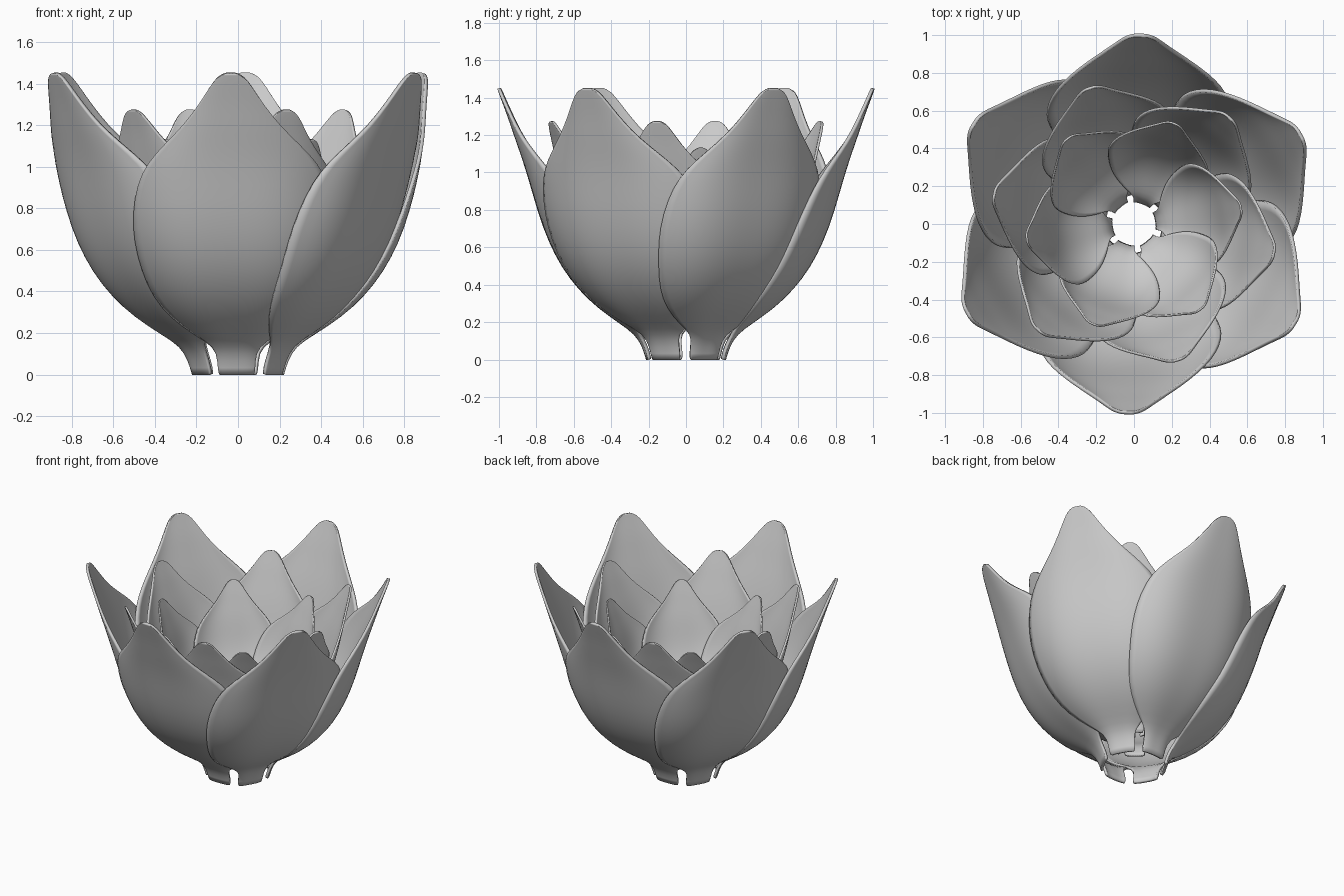
import bpy
import math

if "Cube" in bpy.data.objects:
    bpy.data.objects.remove(bpy.data.objects["Cube"])

# Petal profile: height, radius of the midline, half width, roll
ROWS = [
    (0.00, 0.205, 0.085, 0.04), (0.07, 0.225, 0.088, 0.04), (0.14, 0.265, 0.10, 0.05),
    (0.20, 0.35, 0.20, 0.06), (0.28, 0.465, 0.31, 0.06), (0.38, 0.57, 0.39, 0.06),
    (0.50, 0.66, 0.44, 0.06), (0.64, 0.73, 0.475, 0.06), (0.78, 0.78, 0.48, 0.06),
    (0.92, 0.82, 0.455, 0.055), (1.02, 0.85, 0.405, 0.05), (1.11, 0.88, 0.32, 0.04),
    (1.20, 0.912, 0.23, 0.03), (1.30, 0.945, 0.155, 0.02), (1.38, 0.975, 0.105, 0.01),
    (1.435, 0.995, 0.065, 0.0), (1.45, 1.0, 0.025, 0.0),
]
COLS = 15


def petal_mesh(name, scale, lift):
    verts, faces = [], []
    for z, r, hw, roll in ROWS:
        # edges curl towards the flower axis, the middle stays flatter
        R = max(r, 0.3)
        edge_drop = R - math.sqrt(R * R - hw * hw)
        for j in range(COLS):
            u = 2 * j / (COLS - 1) - 1
            t = u * hw
            x = r - edge_drop * abs(u) ** 3.2 - roll * t
            verts.append((x * scale, t * scale, z * scale + lift))
    for i in range(len(ROWS) - 1):
        for j in range(COLS - 1):
            a = i * COLS + j
            faces.append((a, a + 1, a + COLS + 1, a + COLS))
    me = bpy.data.meshes.new(name)
    me.from_pydata(verts, [], faces)
    me.polygons.foreach_set("use_smooth", [True] * len(me.polygons))
    me.update()
    return me


def petal_ring(name, scale, lift, start):
    me = petal_mesh(name, scale, lift)
    for k in range(6):
        ob = bpy.data.objects.new(f"{name}_{k + 1}", me)
        bpy.context.collection.objects.link(ob)
        ob.rotation_euler[2] = math.radians(start + 60 * k)
        sub = ob.modifiers.new("smooth", 'SUBSURF')
        sub.levels = sub.render_levels = 1
        sol = ob.modifiers.new("thickness", 'SOLIDIFY')
        sol.thickness = 0.018 * scale
        sol.offset = 0


# Three nested rings, each smaller, raised and turned by 20 degrees
petal_ring("outer_petal", 1.0, 0.0, 28)
petal_ring("middle_petal", 0.757, 0.175, 48)
petal_ring("inner_petal", 0.573, 0.30, 68)
